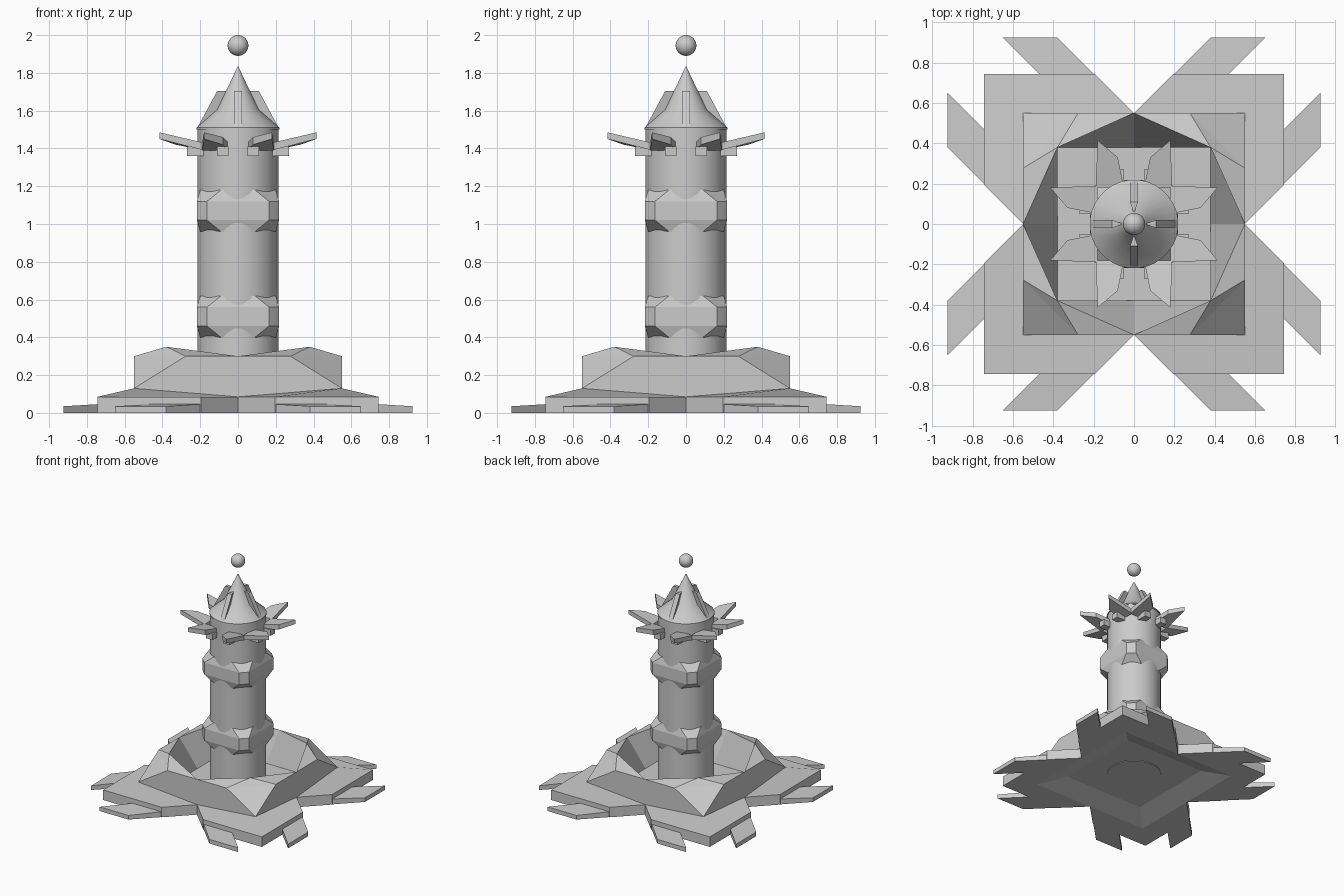
import bpy, bmesh, math
from mathutils import Matrix, Vector

cube = bpy.data.objects.get("Cube")
if cube:
    bpy.data.objects.remove(cube, do_unlink=True)

stone = bpy.data.materials.new("pale_grey_stone")
stone.use_nodes = True
GREY = (0.6, 0.6, 0.6, 1)
stone.diffuse_color = GREY
stone.node_tree.nodes["Principled BSDF"].inputs["Base Color"].default_value = GREY


def finish(name, bm, smooth=False):
    """Turn a bmesh into a named, coloured object."""
    bmesh.ops.recalc_face_normals(bm, faces=bm.faces)
    me = bpy.data.meshes.new(name)
    bm.to_mesh(me)
    bm.free()
    me.materials.append(stone)
    ob = bpy.data.objects.new(name, me)
    bpy.context.collection.objects.link(ob)
    if smooth:
        bpy.ops.object.select_all(action='DESELECT')
        ob.select_set(True)
        bpy.context.view_layer.objects.active = ob
        bpy.ops.object.shade_smooth_by_angle(angle=math.radians(25))
    return ob


def four_way(name, points, faces, swap=False, merge=False):
    """Repeat one piece round the axis, optionally with its diagonal mirror."""
    bm = bmesh.new()
    for flip in ((False, True) if swap else (False,)):
        for k in range(4):
            rot = Matrix.Rotation(k * math.pi / 2, 4, 'Z')
            vs = [bm.verts.new(rot @ Vector((p[1], p[0], p[2]) if flip else p))
                  for p in points]
            for f in faces:
                bm.faces.new([vs[i] for i in f])
    if merge:
        bmesh.ops.remove_doubles(bm, verts=bm.verts, dist=0.0005)
    return finish(name, bm)


def prism(name, outline, low, high, swap=False):
    """Upright prism with a bottom and top height for each outline corner."""
    n = len(outline)
    pts = [(x, y, z) for (x, y), z in zip(outline, low)]
    pts += [(x, y, z) for (x, y), z in zip(outline, high)]
    faces = [tuple(range(n)), tuple(range(n, 2 * n))]
    faces += [(i, (i + 1) % n, (i + 1) % n + n, i + n) for i in range(n)]
    return four_way(name, pts, faces, swap)


def loft(name, rings, smooth=False):
    """Skin a stack of equal-length rings and cap both ends."""
    bm = bmesh.new()
    loops = [[bm.verts.new(p) for p in r] for r in rings]
    n = len(loops[0])
    for a, b in zip(loops, loops[1:]):
        for i in range(n):
            bm.faces.new((a[i], a[(i + 1) % n], b[(i + 1) % n], b[i]))
    bm.faces.new(loops[0])
    bm.faces.new(loops[-1])
    return finish(name, bm, smooth)


def circle(r, z, n=32):
    return [(r * math.cos(math.tau * (i + 0.5) / n),
             r * math.sin(math.tau * (i + 0.5) / n), z) for i in range(n)]


# Faceted base with a sunken court and hollow underside
R, C, F = 0.55, 0.277, 0.38
base = [(R, 0, 0.3), (R, C, 0.3), (C, R, 0.3), (0, R, 0.3), (F, F, 0.35),
        (R, R, 0.13), (F, F, 0.08), (F, 0, 0.08), (0, F, 0.08), (0, 0, 0.08),
        (R, 0, 0), (R, R, 0), (0, R, 0),
        (F, F, 0.06), (F, 0, 0.06), (0, F, 0.06), (0, 0, 0.06)]
four_way("base_court", base,
         [(0, 1, 4), (1, 2, 4), (2, 3, 4), (1, 5, 2),
          (0, 4, 6, 7), (4, 3, 8, 6), (9, 7, 6, 8),
          (0, 10, 11, 5, 1), (3, 2, 5, 11, 12),
          (10, 14, 13, 11), (11, 13, 15, 12), (16, 14, 13, 15)], merge=True)

# Corner slabs, then low planks projecting beyond them
prism("corner_slabs", [(R, 0), (0.745, 0.195), (0.745, 0.745), (0.195, 0.745),
                       (0, R), (R, R)],
      [0] * 6, [0.085] * 5 + [0.13])
prism("base_planks", [(0.38, 0.925), (0.65, 0.925), (0.4, 0.675), (0.13, 0.675)],
      [0] * 4, [0.035, 0.035, 0.05, 0.05], swap=True)

# Tower shaft and pointed roof
loft("tower_shaft", [circle(0.215, 0.055), circle(0.215, 1.51)], True)
loft("tower_roof", [circle(0.22, 1.5), circle(0.22, 1.51), circle(0.11, 1.606),
                    circle(0.001, 1.835)], True)


# Two chamfered square collars that bulge at the diagonals
def chamfered(h, c, z):
    return [(h, -c, z), (h, c, z), (c, h, z), (-c, h, z),
            (-h, c, z), (-h, -c, z), (-c, -h, z), (c, -h, z)]


for label, z in (("lower", 0.40), ("upper", 0.96)):
    loft(label + "_collar", [chamfered(0.2, 0.09, z), chamfered(0.218, 0.164, z + 0.06),
                             chamfered(0.218, 0.164, z + 0.16),
                             chamfered(0.2, 0.09, z + 0.22)])

# Rising leaves round the tower top, with brackets beneath
prism("leaves", [(0.05, 0.18), (0.08, 0.33), (0.18, 0.415), (0.19, 0.18)],
      [1.39, 1.42, 1.45, 1.39], [1.43, 1.46, 1.485, 1.43], swap=True)
prism("leaf_brackets", [(0.05, 0.18), (0.05, 0.27), (0.11, 0.27), (0.11, 0.18)],
      [1.36] * 4, [1.41] * 4, swap=True)

# Wedge fins on the roof
fin = [(-0.02, 0.215, 1.51), (0.02, 0.215, 1.51), (-0.02, 0.11, 1.705),
       (0.02, 0.11, 1.705), (0, 0.1, 1.53), (0, 0.05, 1.705)]
four_way("roof_fins", fin, [(0, 1, 3, 2), (0, 2, 5, 4), (1, 4, 5, 3),
                            (2, 3, 5), (0, 4, 1)])

# Floating ball
bm = bmesh.new()
bmesh.ops.create_uvsphere(bm, u_segments=32, v_segments=16, radius=0.055,
                          matrix=Matrix.Translation((0, 0, 1.945)))
finish("floating_ball", bm, True)
